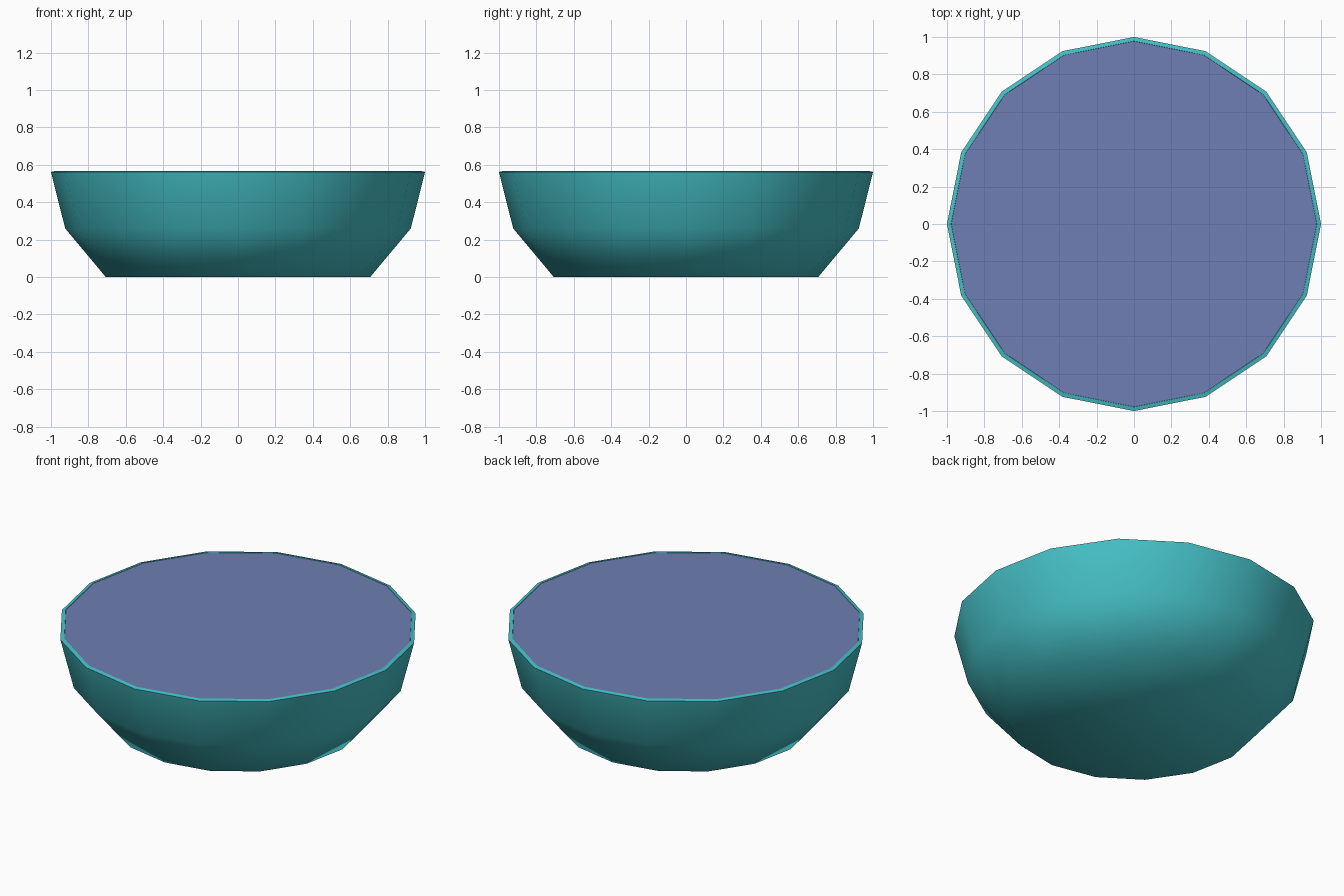
import bpy, bmesh, math

if "Cube" in bpy.data.objects:
    bpy.data.objects.remove(bpy.data.objects["Cube"])

SIDES = 16


def material(name, color):
    m = bpy.data.materials.new(name)
    m.diffuse_color = (*color, 1)
    m.use_nodes = True
    m.node_tree.nodes["Principled BSDF"].inputs["Base Color"].default_value = m.diffuse_color
    return m


def lathe(name, profile, mat, caps, smooth):
    """Spin (radius, z) points round z; cap the listed rings."""
    bm = bmesh.new()
    rings = []
    for r, z in profile:
        rings.append([bm.verts.new((r * math.cos(2 * math.pi * i / SIDES),
                                    r * math.sin(2 * math.pi * i / SIDES), z))
                      for i in range(SIDES)])
    for a, b in zip(rings, rings[1:]):
        for i in range(SIDES):
            j = (i + 1) % SIDES
            bm.faces.new((a[i], a[j], b[j], b[i]))
    for c, flip in caps:
        bm.faces.new(rings[c][::-1] if flip else rings[c])
    for f in bm.faces:
        f.smooth = smooth
    me = bpy.data.meshes.new(name)
    bm.to_mesh(me)
    bm.free()
    me.materials.append(mat)
    ob = bpy.data.objects.new(name, me)
    bpy.context.collection.objects.link(ob)
    return ob


# Bowl: faceted outer wall, thin slanted rim, inner wall and floor
outer = [(0.707, 0.0), (0.924, 0.26), (1.0, 0.562)]
inner = [(0.978, 0.567), (0.905, 0.272), (0.698, 0.02)]
bowl = lathe("bowl", outer + inner, material("teal", (0.06, 0.53, 0.57)),
             [(0, True), (5, False)], True)

# Keep the rim edges crisp while the wall and base stay smooth
bpy.context.view_layer.objects.active = bowl
bowl.select_set(True)
bpy.ops.object.shade_smooth_by_angle(angle=math.radians(60))

# Liquid filling the bowl to the rim
lathe("liquid_surface", [(0.977, 0.565)],
      material("violet", (0.155, 0.212, 0.451)), [(0, False)], False)
